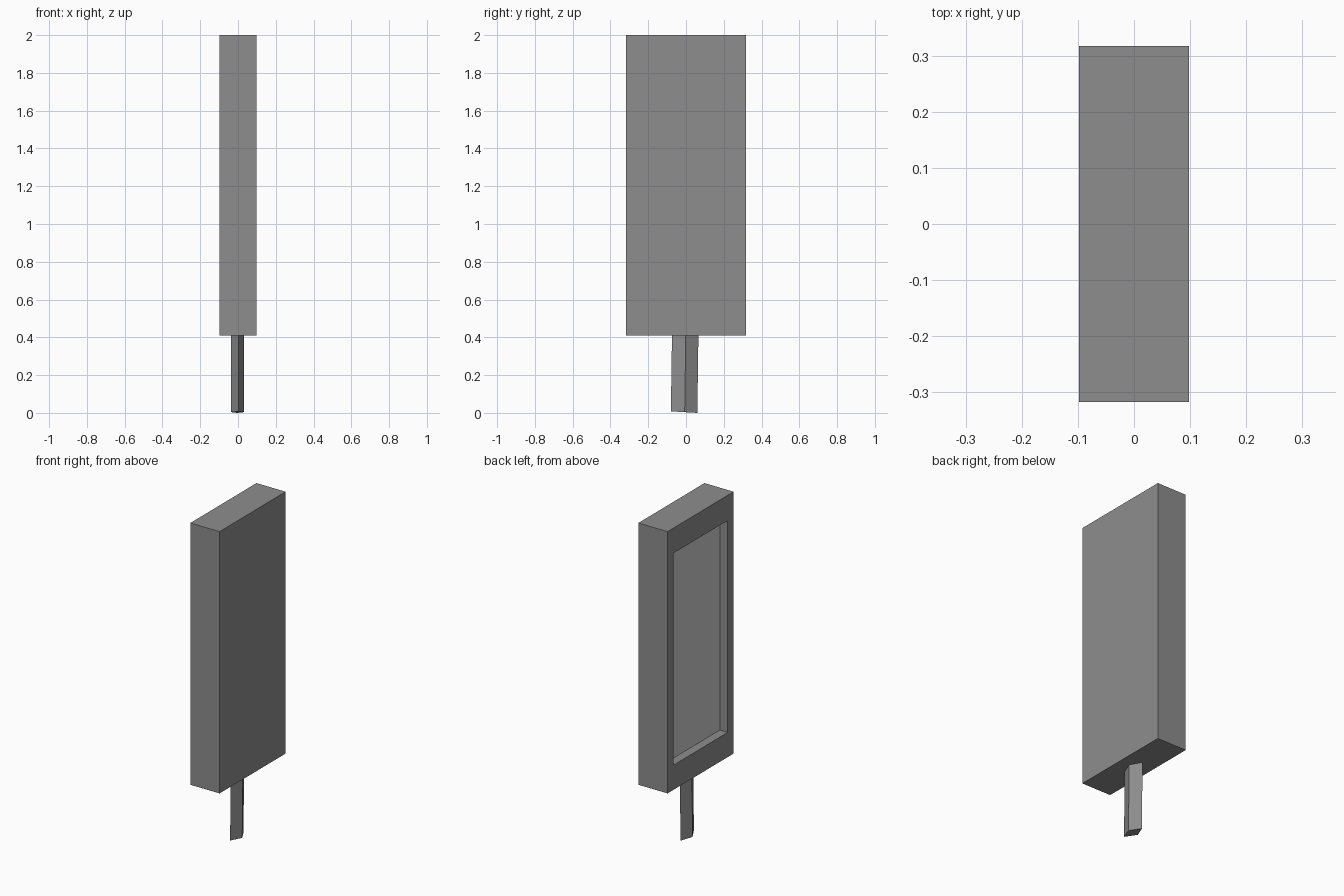
import bpy
import bmesh
from mathutils import Vector

if "Cube" in bpy.data.objects:
    bpy.data.objects.remove(bpy.data.objects["Cube"])


def make_material(name, value):
    mat = bpy.data.materials.new(name)
    mat.diffuse_color = (value, value, value, 1)
    mat.use_nodes = True
    mat.node_tree.nodes["Principled BSDF"].inputs["Base Color"].default_value = mat.diffuse_color
    return mat


dark = make_material("dark_grey", 0.27)
light = make_material("light_grey", 0.8)


def make_object(name, bm, materials):
    bmesh.ops.recalc_face_normals(bm, faces=bm.faces)
    mesh = bpy.data.meshes.new(name)
    bm.to_mesh(mesh)
    bm.free()
    for mat in materials:
        mesh.materials.append(mat)
    obj = bpy.data.objects.new(name, mesh)
    bpy.context.collection.objects.link(obj)
    return obj


# Upright panel housing with a framed recess on its -x face
HALF_X, HALF_Y, BOTTOM, TOP = 0.098, 0.317, 0.41, 2.0
INNER_Y, INNER_BOTTOM, INNER_TOP, DEPTH = 0.26, 0.56, 1.847, 0.053

bm = bmesh.new()
bmesh.ops.create_cube(bm, size=1)
for v in bm.verts:
    v.co.x *= 2 * HALF_X
    v.co.y *= 2 * HALF_Y
    v.co.z = BOTTOM if v.co.z < 0 else TOP
bm.normal_update()
screen = min(bm.faces, key=lambda f: f.calc_center_median().x)
bmesh.ops.inset_region(bm, faces=[screen], thickness=0.05)
for v in screen.verts:
    v.co.y = INNER_Y if v.co.y > 0 else -INNER_Y
    v.co.z = INNER_TOP if v.co.z > 1.2 else INNER_BOTTOM
# The recess floor is a lighter display surface
pocket = bmesh.ops.extrude_discrete_faces(bm, faces=[screen])["faces"][0]
for v in pocket.verts:
    v.co.x += DEPTH
pocket.material_index = 1
make_object("panel_housing", bm, [dark, light])

# Slightly leaning diamond-section post with a slanted foot
bm = bmesh.new()
section = [(0.003, -0.08, 0.008), (0.033, -0.007, 0.004),
           (-0.005, 0.06, 0.0), (-0.036, -0.011, 0.004)]
lower = [bm.verts.new(p) for p in section]
upper = [bm.verts.new(Vector((x, y + 0.006, BOTTOM + 0.02))) for x, y, z in section]
bm.faces.new(lower)
bm.faces.new(upper)
for i in range(4):
    j = (i + 1) % 4
    bm.faces.new((lower[i], lower[j], upper[j], upper[i]))
make_object("support_post", bm, [dark])
